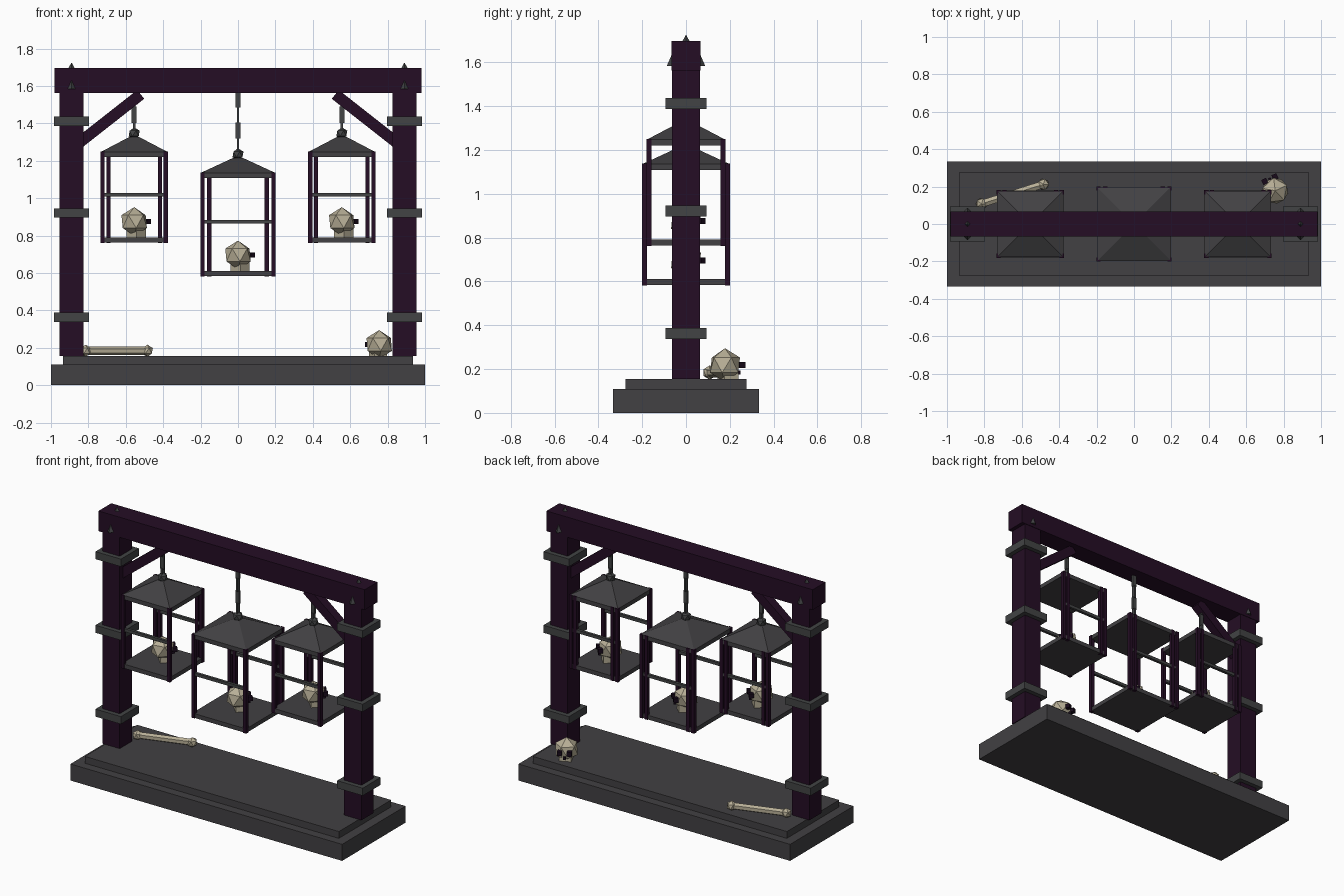
import bpy, bmesh, math
from mathutils import Vector, Matrix

cube = bpy.data.objects.get("Cube")
if cube:
    bpy.data.objects.remove(cube, do_unlink=True)


def material(name, rgb):
    m = bpy.data.materials.new(name)
    m.use_nodes = True
    m.diffuse_color = (*rgb, 1)
    bsdf = next(n for n in m.node_tree.nodes if n.type == 'BSDF_PRINCIPLED')
    bsdf.inputs["Base Color"].default_value = (*rgb, 1)
    return m


STONE = material("dark_stone", (0.054, 0.052, 0.056))
METAL = material("dull_iron", (0.054, 0.057, 0.058))
WOOD = material("dark_purple_wood", (0.018, 0.004, 0.018))
BONE = material("old_bone", (0.48, 0.43, 0.31))
SOCKET = material("socket_black", (0.009, 0.003, 0.011))


def finish(name, bm, mat, matrix=Matrix()):
    bm.transform(matrix)
    mesh = bpy.data.meshes.new(name)
    bm.to_mesh(mesh)
    bm.free()
    mesh.materials.append(mat)
    ob = bpy.data.objects.new(name, mesh)
    bpy.context.collection.objects.link(ob)
    return ob


def box(name, center, size, mat, matrix=Matrix()):
    bm = bmesh.new()
    bmesh.ops.create_cube(bm, size=1)
    local = Matrix.Translation(center) @ Matrix.Diagonal((*size, 1))
    return finish(name, bm, mat, matrix @ local)


def cone(name, base, r1, r2, height, sides, mat, turn=0):
    bm = bmesh.new()
    bmesh.ops.create_cone(bm, cap_ends=True, segments=sides,
                          radius1=r1, radius2=r2, depth=height)
    x, y, z = base
    return finish(name, bm, mat, Matrix.Translation((x, y, z + height / 2))
                  @ Matrix.Rotation(turn, 4, 'Z'))


def ball(name, center, radius, mat, matrix=Matrix()):
    bm = bmesh.new()
    bmesh.ops.create_icosphere(bm, subdivisions=1, radius=radius)
    return finish(name, bm, mat, matrix @ Matrix.Translation(center))


def skull(name, center, angle):
    # Local +y is the face direction
    m = Matrix.Translation(center) @ Matrix.Rotation(angle - math.pi / 2, 4, 'Z')
    ball(name + "_cranium", (0, 0, 0), 0.077, BONE, m)
    box(name + "_jaw", (0, 0.015, -0.062), (0.075, 0.07, 0.05), BONE, m)
    for s in (-1, 1):
        box(name + "_eye", (s * 0.03, 0.068, 0), (0.028, 0.03, 0.028), SOCKET, m)
    box(name + "_nose", (0, 0.066, -0.033), (0.014, 0.02, 0.018), SOCKET, m)


def cage(name, x, bottom, top, half, rail_z, links):
    slab = 0.028
    for part, z in (("floor", bottom + slab / 2), ("roof_slab", top - slab / 2)):
        box(f"{name}_{part}", (x, 0, z), (half * 1.98, half * 1.98, slab), STONE)
    cone(name + "_roof", (x, 0, top), half * 1.4, 0.035, 0.08, 4, STONE, math.pi / 4)
    # Corner bars, and the two door bars at the back
    height, mid = top - bottom + 0.004, (top + bottom) / 2
    edge = half - 0.01
    for sx in (-1, 1):
        for sy in (-1, 1):
            box(name + "_corner_bar", (x + sx * edge, sy * edge, mid),
                (0.023, 0.023, height), WOOD)
        box(name + "_door_bar", (x + sx * half * 0.77, edge, mid),
            (0.023, 0.023, height), WOOD)
        box(name + "_rail", (x, sx * edge, rail_z), (edge * 2, 0.018, 0.02), METAL)
    # Hanging knob and chain of alternating links
    ball(name + "_knob", (x, 0, top + 0.098), 0.033, METAL)
    pitch = 0.083
    for i in range(links):
        wide = (links - i) % 2 == 0
        size = (0.027, 0.013) if wide else (0.013, 0.027)
        box(name + "_chain_link", (x, 0, 1.57 - pitch * (i + 0.5)),
            (*size, pitch + 0.004), METAL)
    skull(name + "_skull", (x, 0, bottom + slab + 0.084), math.radians(45))


# Stepped plinth
box("plinth_lower", (0, 0, 0.055), (2, 0.667, 0.11), STONE)
box("plinth_upper", (0, 0, 0.132), (1.87, 0.55, 0.047), STONE)

# Gallows frame
box("top_beam", (0, 0, 1.63), (1.96, 0.134, 0.134), WOOD)
for s in (-1, 1):
    px = s * 0.89
    box("post", (px, 0, 0.87), (0.128, 0.128, 1.43), WOOD)
    for z in (0.363, 0.921, 1.411):
        box("post_band", (px, 0, z), (0.188, 0.188, 0.05), METAL)
    a, b = Vector((s * 0.86, 0, 1.288)), Vector((s * 0.52, 0, 1.555))
    d = b - a
    box("brace", (0, 0, 0), (0.06, 0.06, d.length), WOOD,
        Matrix.Translation((a + b) / 2) @ d.to_track_quat('Z', 'Y').to_matrix().to_4x4())
    cone("top_spike", (px, 0, 1.68), 0.025, 0, 0.046, 4, METAL)
    for sy in (-1, 1):
        cone("side_spike", (px, sy * 0.066, 1.583), 0.022, 0, 0.05, 4, METAL)

# Hanging cages
cage("right_cage", -0.555, 0.763, 1.248, 0.179, 1.018, 3)
cage("center_cage", 0, 0.584, 1.136, 0.2, 0.874, 4)
cage("left_cage", 0.555, 0.763, 1.248, 0.179, 1.018, 3)

# Remains on the plinth
skull("ground_skull", (0.755, 0.178, 0.218), math.radians(115))
a, b = Vector((-0.815, 0.108, 0.184)), Vector((-0.485, 0.212, 0.184))
d = b - a
bm = bmesh.new()
bmesh.ops.create_cone(bm, cap_ends=True, segments=6, radius1=0.022,
                      radius2=0.022, depth=d.length)
finish("bone_shaft", bm, BONE, Matrix.Translation((a + b) / 2)
       @ d.to_track_quat('Z', 'Y').to_matrix().to_4x4())
for end in (a, b):
    ball("bone_end", end, 0.033, BONE)
